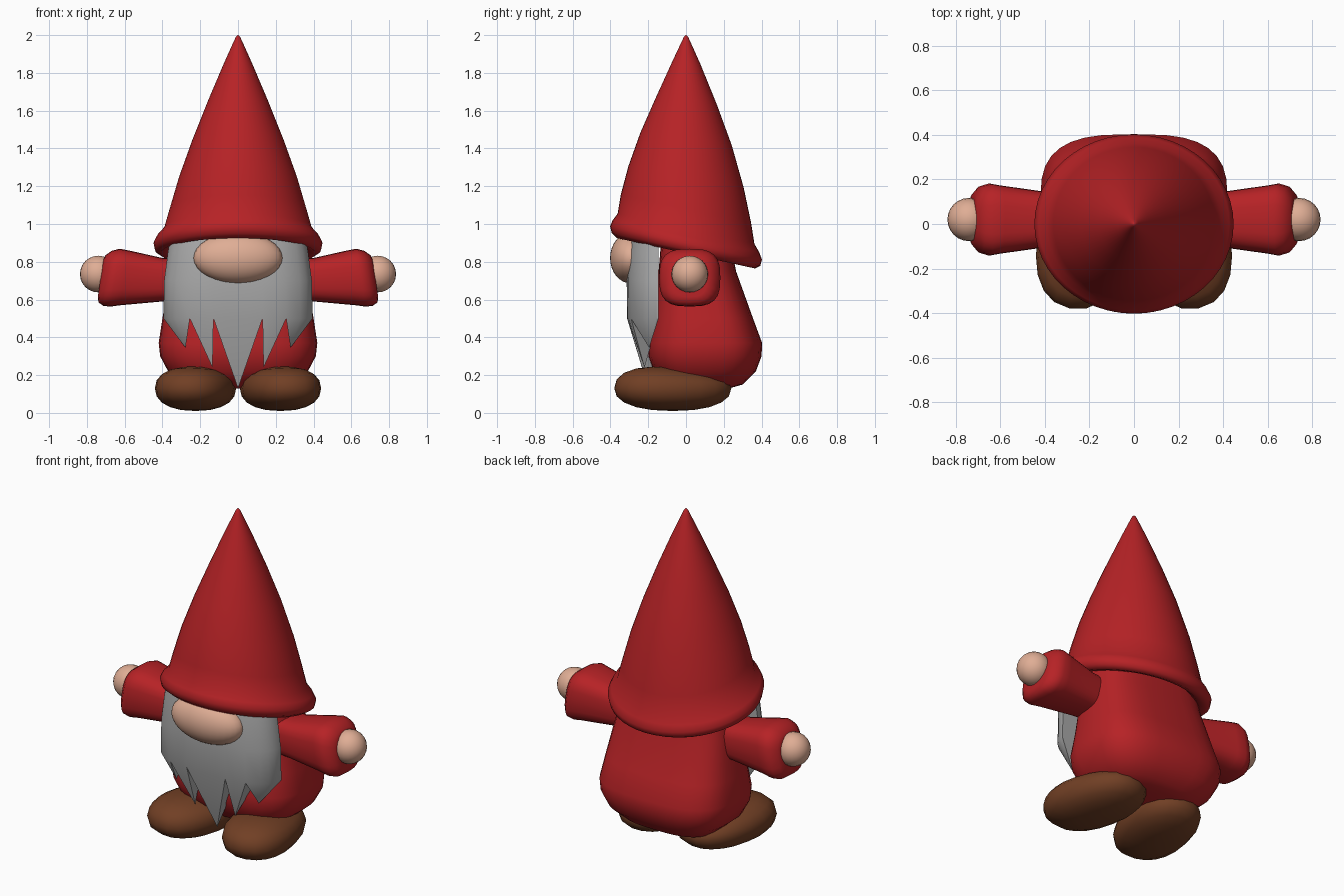
import bpy, bmesh, math
from mathutils import Matrix, Vector

if "Cube" in bpy.data.objects:
    bpy.data.objects.remove(bpy.data.objects["Cube"])


def material(name, rgb):
    m = bpy.data.materials.new(name)
    m.diffuse_color = (*rgb, 1)
    m.use_nodes = True
    m.node_tree.nodes["Principled BSDF"].inputs["Base Color"].default_value = m.diffuse_color
    return m


RED = material("red cloth", (0.47, 0.016, 0.019))
GREY = material("grey hair", (0.40, 0.40, 0.40))
SKIN = material("skin", (0.74, 0.42, 0.30))
BROWN = material("brown leather", (0.165, 0.05, 0.018))


def finish(bm, name, mat, angle=50):
    bmesh.ops.recalc_face_normals(bm, faces=bm.faces)
    me = bpy.data.meshes.new(name)
    bm.to_mesh(me)
    bm.free()
    me.materials.append(mat)
    ob = bpy.data.objects.new(name, me)
    bpy.context.collection.objects.link(ob)
    bpy.ops.object.select_all(action='DESELECT')
    ob.select_set(True)
    bpy.context.view_layer.objects.active = ob
    bpy.ops.object.shade_smooth_by_angle(angle=math.radians(angle))
    return ob


def oval(n, power):
    """Unit superellipse; power 2 is a circle, higher is boxier."""
    pts = []
    for i in range(n):
        c, s = (f(2 * math.pi * i / n) for f in (math.cos, math.sin))
        pts.append((math.copysign(abs(c) ** (2 / power), c),
                    math.copysign(abs(s) ** (2 / power), s)))
    return pts


def loft(name, rings, mat, angle=50):
    bm = bmesh.new()
    loops = [[bm.verts.new(p) for p in ring] for ring in rings]
    n = len(loops[0])
    for a, b in zip(loops, loops[1:]):
        for i in range(n):
            j = (i + 1) % n
            bm.faces.new((a[i], a[j], b[j], b[i]))
    bm.faces.new(loops[0])
    bm.faces.new(loops[-1])
    return finish(bm, name, mat, angle)


def ball(name, loc, size, mat, seg=24, shape=None, turn=0):
    bm = bmesh.new()
    bmesh.ops.create_uvsphere(bm, u_segments=seg, v_segments=seg // 2, radius=1)
    for v in bm.verts:
        if shape:
            v.co = shape(v.co)
        v.co = Vector(a * b for a, b in zip(v.co, size))
    bm.transform(Matrix.Translation(loc) @ Matrix.Rotation(turn, 4, 'Z'))
    return finish(bm, name, mat, 80)


# Hat: elliptical rings, tilted down to the back at the brim
HAT = [(0.91, .30, .27), (0.855, .37, .33), (0.845, .41, .365), (0.865, .44, .393),
       (0.90, .447, .402), (0.935, .428, .388), (0.975, .392, .362), (1.08, .362, .345),
       (1.25, .312, .305), (1.45, .24, .242), (1.65, .16, .162), (1.85, .075, .076),
       (1.97, .021, .021), (1.993, .010, .010), (2.0, .002, .002)]
rings = []
for z, rx, ry in HAT:
    tilt = -0.22 * min(1, (2 - z) / 0.9)
    rings.append([(rx * c, ry * s, z + tilt * ry * s) for c, s in oval(48, 2)])
loft("hat", rings, RED, 70)

# Body: boxy rings, wide near the bottom
BODY = [(0.13, .20, .10, .13), (0.15, .29, .10, .20), (0.22, .37, .10, .27),
        (0.30, .412, .10, .30), (0.37, .42, .10, .303), (0.50, .40, .09, .265),
        (0.75, .36, .06, .205), (0.93, .33, .05, .18)]
loft("body", [[(hx * c, cy + hy * s, z) for c, s in oval(32, 3)]
              for z, hx, cy, hy in BODY], RED, 70)

# Sleeves and hands
ARM = [(0.28, .705, .11, .11), (0.40, .705, .115, .125), (0.60, .715, .145, .153),
       (0.65, .716, .153, .162), (0.69, .712, .146, .150), (0.72, .71, .125, .115),
       (0.727, .715, .10, .09)]
for side, label in ((-1, "left"), (1, "right")):
    rings = []
    for x, cz, hz, hy in ARM:
        slant = 0.15 if x > 0.5 else 0
        rings.append([(side * (x - slant * hz * s), 0.02 + hy * c, cz + hz * s)
                      for c, s in oval(24, 3)])
    loft(label + "_sleeve", rings, RED, 60)
    ball(label + "_hand", (side * 0.74, 0.02, 0.735), (.097, .097, .097), SKIN)


# Shoes: puffy ovals, lower at the heel, toes turned out
def shoe_shape(co):
    p = Vector(math.copysign(abs(a) ** 0.88, a) for a in co)
    if p.z > 0:
        p.z *= 0.92 - 0.22 * p.y
    return p


for side, label in ((-1, "left"), (1, "right")):
    ball(label + "_shoe", (side * 0.225, -0.07, 0.13), (.205, .315, .12), BROWN,
         20, shoe_shape, side * math.radians(12))

# Nose
ball("nose", (0, -0.29, 0.82), (.235, .112, .135), SKIN, 32)

# Beard: curved slab whose lower edge runs out into pointed locks
HALF = [0, .065, .13, .19, .255, .33, .365, .385, .395]
XS = [-x for x in HALF[:0:-1]] + HALF
BACK = -0.145
bm = bmesh.new()
front, back = [], []
for z, wide, deep in ((0.95, .90, .13), (0.85, .94, .15), (0.70, .99, .157), (0.5, 1, .155)):
    front.append([bm.verts.new((x * wide, BACK - .012 - deep * (1 - abs(x / .395) ** 3.5) ** .6, z))
                  for x in XS])
    back.append([bm.verts.new((x * wide, BACK, z)) for x in XS])
for r in range(3):
    for grid in (front, back):
        for i in range(len(XS) - 1):
            bm.faces.new((grid[r][i], grid[r][i + 1], grid[r + 1][i + 1], grid[r + 1][i]))
    for i in (0, -1):
        bm.faces.new((front[r][i], front[r + 1][i], back[r + 1][i], back[r][i]))
bm.faces.new(front[0] + back[0][::-1])

# Locks: (start x, end x, tip)
LOCKS = [(-.13, .13, (0, -.20, .13))]
for s in (-1, 1):
    LOCKS += [(s * .13, s * .255, (s * .135, -.22, .24)),
              (s * .255, s * .395, (s * .278, -.195, .345))]
for a, b, tip in LOCKS:
    i, j = sorted((XS.index(a), XS.index(b)))
    loop = front[3][i:j + 1] + back[3][i:j + 1][::-1]
    t = bm.verts.new(tip)
    for k in range(len(loop)):
        bm.faces.new((loop[k], loop[(k + 1) % len(loop)], t))
finish(bm, "beard", GREY, 35)
